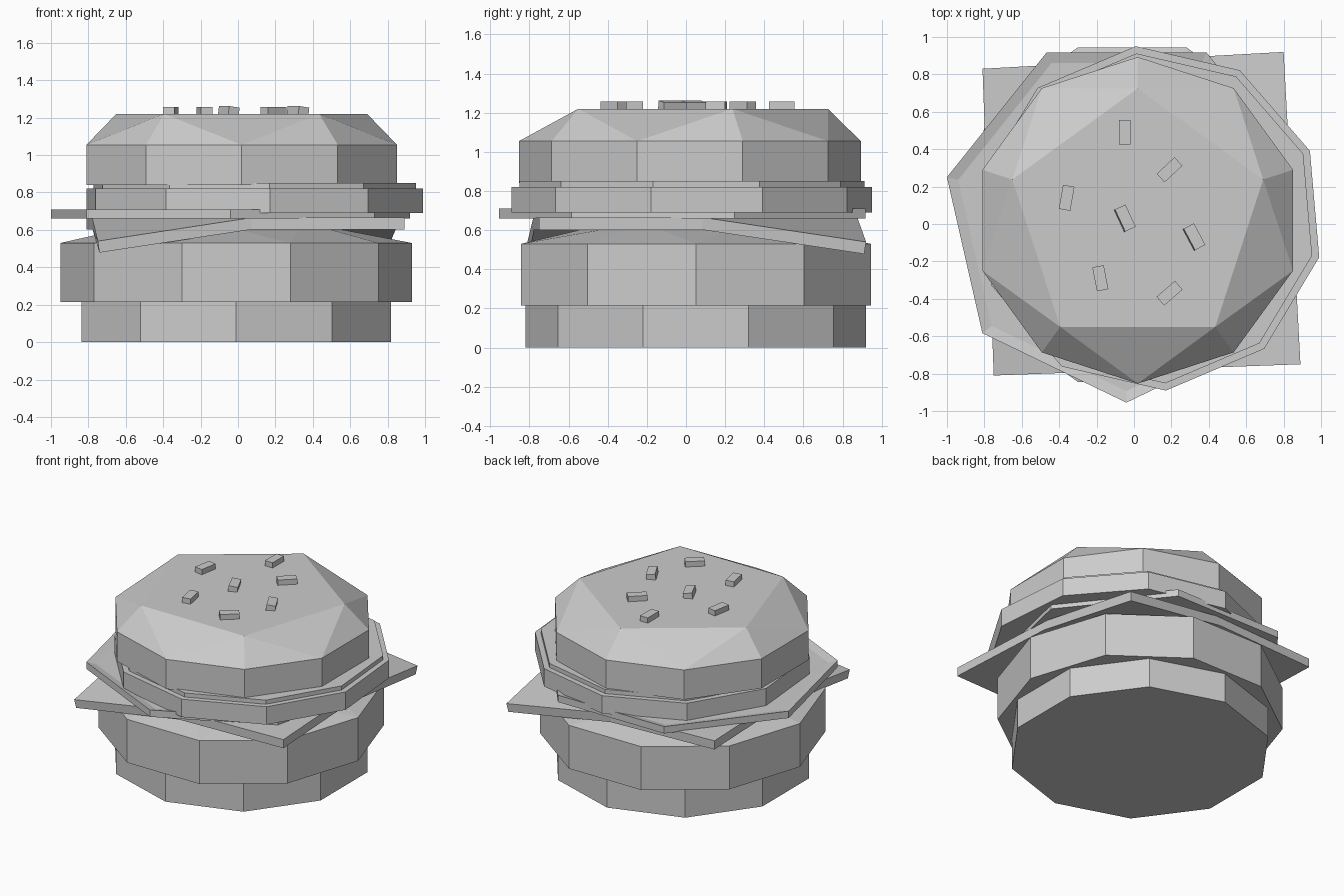
import bpy, bmesh
from math import cos, sin, radians, tau
from mathutils import Vector

cube = bpy.data.objects.get("Cube")
if cube:
    bpy.data.objects.remove(cube, do_unlink=True)

grey = bpy.data.materials.new("plain_grey")
grey.use_nodes = True
colour = (0.6, 0.6, 0.6, 1)
grey.diffuse_color = colour
grey.node_tree.nodes["Principled BSDF"].inputs["Base Color"].default_value = colour


def ring(centre, radius, sides, angle, z):
    """Points of a regular polygon with one corner at the given angle."""
    turns = [radians(angle) + tau * i / sides for i in range(sides)]
    return [Vector((centre[0] + radius * cos(t), centre[1] + radius * sin(t), z)) for t in turns]


def finish(name, bm):
    bmesh.ops.recalc_face_normals(bm, faces=bm.faces)
    mesh = bpy.data.meshes.new(name)
    bm.to_mesh(mesh)
    bm.free()
    mesh.materials.append(grey)
    obj = bpy.data.objects.new(name, mesh)
    bpy.context.collection.objects.link(obj)
    return obj


def hull(*rings):
    """Faceted solid wrapped around a stack of rings."""
    bm = bmesh.new()
    for points in rings:
        for p in points:
            bm.verts.new(p)
    bmesh.ops.convex_hull(bm, input=bm.verts)
    bmesh.ops.dissolve_limit(bm, angle_limit=radians(0.5), verts=bm.verts, edges=bm.edges)
    return bm


def prism(centre, radius, sides, angle, low, high):
    return hull(*[ring(centre, radius, sides, angle, z) for z in (low, high)])


# Bottom bun
finish("bottom_bun", prism((-0.01, 0.05), 0.87, 10, 90, 0, 0.215))

# Patty with a shallow five-cornered crown
middle = (-0.01, 0.05)
finish("patty", hull(ring(middle, 0.94, 10, 0, 0.215), ring(middle, 0.94, 10, 0, 0.53),
                     ring(middle, 0.45, 5, 180, 0.64)))

# Cheese slice: two opposite corners droop along folds between edge midpoints
flat, droop = 0.665, 0.54
corners = [Vector(c) for c in ((0.89, -0.75, flat), (0.80, 0.92, droop),
                               (-0.81, 0.83, flat), (-0.75, -0.81, droop))]
bm = bmesh.new()
outer = [bm.verts.new(c) for c in corners]
mids = []
for a, b in zip(corners, corners[1:] + corners[:1]):
    m = (a + b) / 2
    mids.append(bm.verts.new((m.x, m.y, flat)))
bm.faces.new((outer[0], mids[0], mids[1], outer[2], mids[2], mids[3]))
for i in (1, 3):
    bm.faces.new((mids[i - 1], outer[i], mids[i]))
cheese = finish("cheese_slice", bm)
if cheese.data.polygons[0].normal.z < 0:
    cheese.data.flip_normals()
solid = cheese.modifiers.new("thickness", 'SOLIDIFY')
solid.thickness = 0.063
solid.offset = -1

# Tomato slice with a recessed middle inside a thin rim
bm = prism((-0.04, 0.03), 0.985, 7, 167.1, 0.66, 0.71)
bm.normal_update()
top = max(bm.faces, key=lambda f: f.calc_center_median().z)
bmesh.ops.inset_region(bm, faces=[top], thickness=0.062)
bmesh.ops.translate(bm, verts=top.verts, vec=(0, 0, -0.015))
finish("tomato_slice", bm)

# Stepped layer below the top bun
for name, radius, low, high in (("onion_slice", 0.924, 0.69, 0.82),
                                ("onion_upper_step", 0.885, 0.82, 0.85)):
    finish(name, prism((0.09, 0.03), radius, 10, -85, low, high))

# Top bun: ten sides rising to a five-cornered flat top
middle = (0.02, 0.02)
finish("top_bun", hull(ring(middle, 0.873, 10, 90, 0.84), ring(middle, 0.873, 10, 90, 1.055),
                       ring(middle, 0.705, 5, 90, 1.22)))

# Seeds: x, y, heading, sideways tilt
seeds = [(-0.05, 0.49, 90, 0), (0.19, 0.29, 43, 0), (-0.36, 0.14, 80, 0),
         (-0.05, 0.03, 115, 8), (0.32, -0.07, 118, 8), (-0.18, -0.29, 101, 0),
         (0.19, -0.37, 41, 0)]
for i, (x, y, heading, tilt) in enumerate(seeds):
    bm = bmesh.new()
    bmesh.ops.create_cube(bm, size=1)
    bmesh.ops.scale(bm, vec=(0.13, 0.062, 0.06), verts=bm.verts)
    seed = finish(f"seed_{i + 1}", bm)
    seed.location = (x, y, 1.228)
    seed.rotation_euler = (radians(tilt), 0, radians(heading))
